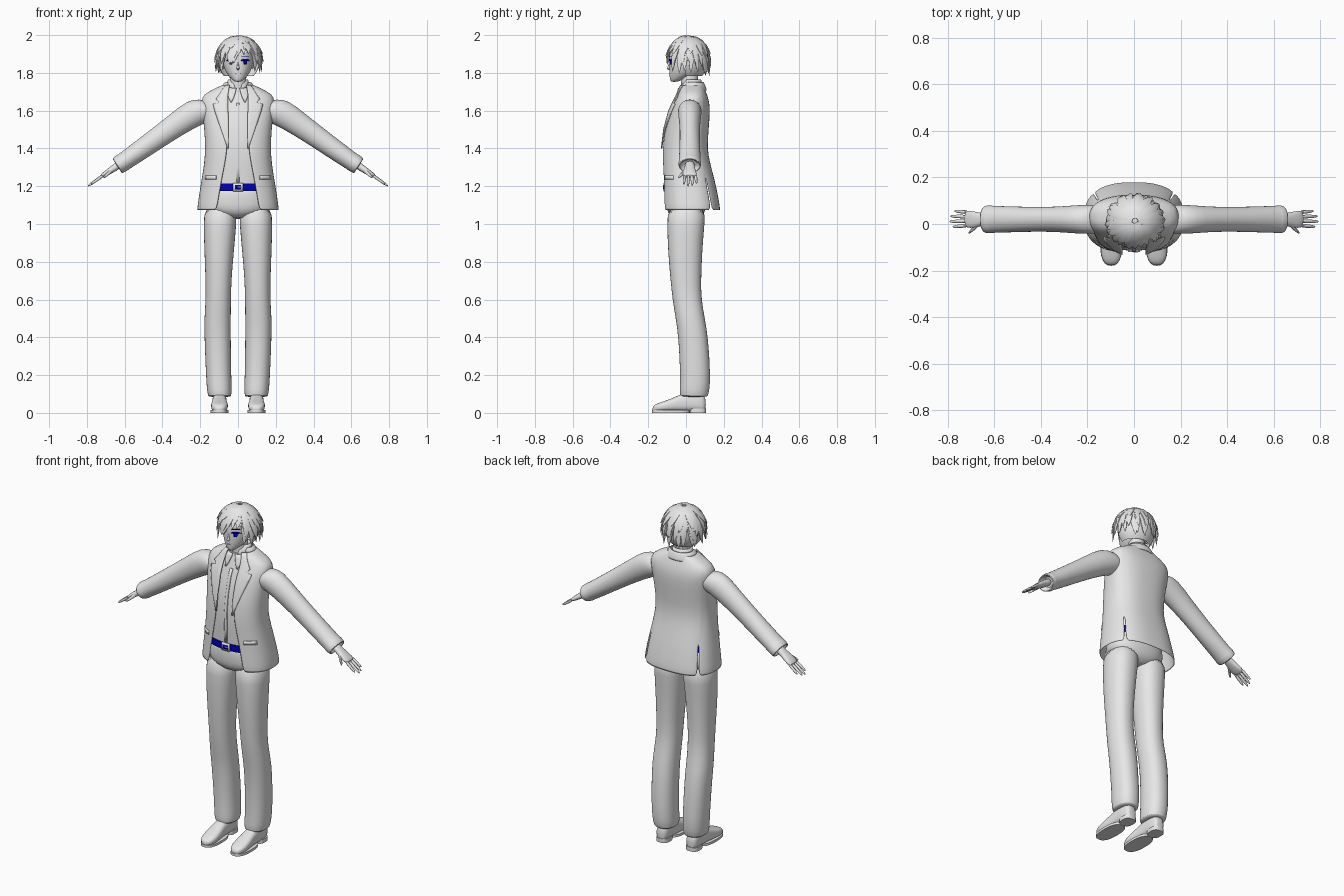
import bpy, bmesh, random
from math import sin, cos, pi, asin, radians, copysign
from mathutils import Vector

random.seed(4)
cube = bpy.data.objects.get("Cube")
if cube:
    bpy.data.objects.remove(cube)


def material(name, colour):
    mat = bpy.data.materials.new(name)
    mat.use_nodes = True
    mat.diffuse_color = colour
    mat.node_tree.nodes["Principled BSDF"].inputs["Base Color"].default_value = colour
    return mat


grey = material("pale grey", (0.8, 0.8, 0.8, 1))
navy = material("navy blue", (0, 0, 0.45, 1))
parts = []


def finish(name, bm, mat=grey, mirror=False, solid=0, smooth=0):
    bmesh.ops.recalc_face_normals(bm, faces=bm.faces)
    mesh = bpy.data.meshes.new(name)
    bm.to_mesh(mesh)
    bm.free()
    mesh.materials.append(mat)
    ob = bpy.data.objects.new(name, mesh)
    bpy.context.collection.objects.link(ob)
    if mirror:
        ob.modifiers.new("mirror", "MIRROR").use_mirror_merge = False
    if solid:
        mod = ob.modifiers.new("thickness", "SOLIDIFY")
        mod.thickness, mod.offset = solid, 0
    if smooth:
        mod = ob.modifiers.new("smooth", "SUBSURF")
        mod.levels = mod.render_levels = smooth
    parts.append(ob)


def power(value, p):
    return copysign(abs(value) ** p, value)


def add_loft(bm, rings, n=24, p=1.0, gaps=None, fractions=None, skip=()):
    """Skin rings of (centre, side axis, front axis); gaps leave the front open."""
    fractions = fractions or [i / n for i in range(n + 1 if gaps else n)]
    rows = []
    for i, (c, u, v) in enumerate(rings):
        start = asin((gaps[i] / u.length) ** (1 / p)) if gaps else 0
        angles = [start + f * (2 * pi - 2 * start) for f in fractions]
        rows.append([bm.verts.new(c + u * power(sin(t), p) + v * power(cos(t), p)) for t in angles])
    count = len(fractions)
    for r, (low, high) in enumerate(zip(rows, rows[1:])):
        for k in range(count - 1 if gaps else count):
            if (r, k) not in skip:
                j = (k + 1) % count
                bm.faces.new((low[k], low[j], high[j], high[k]))
    if not gaps:
        bm.faces.new(rows[0])
        bm.faces.new(rows[-1])


def loft(name, rings, mat=grey, mirror=False, solid=0, smooth=0, **shape):
    bm = bmesh.new()
    add_loft(bm, rings, **shape)
    finish(name, bm, mat, mirror, solid, smooth)


def level(z, x0, x1, y0, y1):
    return (Vector(((x0 + x1) / 2, (y0 + y1) / 2, z)),
            Vector(((x1 - x0) / 2, 0, 0)), Vector((0, (y0 - y1) / 2, 0)))


def centred(*table):
    return [level(z, -half, half, y0, y1) for z, half, y0, y1 in table]


def front_y(rings, p, x, z):
    """Front surface of a loft at a given x and z."""
    z = min(max(z, rings[0][0].z), rings[-1][0].z)
    for (c0, u0, v0), (c1, u1, v1) in zip(rings, rings[1:]):
        if c0.z <= z <= c1.z:
            f = (z - c0.z) / (c1.z - c0.z)
            s = min(1, abs(x) / u0.lerp(u1, f).length) ** (1 / p)
            return c0.lerp(c1, f).y + v0.lerp(v1, f).y * (1 - s * s) ** (p / 2)


def strip(name, rows, rings, p, off, mat=grey, mirror=True, solid=0.006, cols=5):
    """Thin panel of (z, inner x, outer x) rows laid on the front of a loft."""
    bm = bmesh.new()
    grid = []
    for z, a, b in rows:
        xs = [a + (b - a) * k / cols for k in range(cols + 1)]
        grid.append([bm.verts.new((x, front_y(rings, p, x, z) - off, z)) for x in xs])
    for low, high in zip(grid, grid[1:]):
        for k in range(cols):
            bm.faces.new((low[k], low[k + 1], high[k + 1], high[k]))
    finish(name, bm, mat, mirror, solid)


# Trousers
loft("trouser_seat", centred((1.025, .06, -.06, .07), (1.06, .15, -.1, .1), (1.1, .175, -.108, .112),
                             (1.16, .165, -.108, .112), (1.21, .15, -.106, .1)), smooth=1, p=.85)
loft("trouser_legs", [level(*row) for row in [
    (.085, .042, .15, -.022, .108), (.087, .036, .158, -.032, .116), (.12, .032, .165, -.035, .125),
    (.2, .036, .17, -.03, .13), (.4, .038, .178, -.04, .118), (.5, .038, .179, -.055, .1),
    (.6, .037, .171, -.072, .082), (.7, .035, .172, -.082, .08), (.85, .022, .178, -.096, .086),
    (1, .008, .183, -.1, .098), (1.1, .004, .18, -.1, .108)]], mirror=True, smooth=1, p=.9)

# Shoes
loft("shoes", [(Vector((.098, y, .008 + top / 2)), Vector((half, 0, 0)), Vector((0, 0, top / 2)))
               for y, half, top in [
    (.105, .022, .07), (.09, .036, .095), (.02, .038, .105), (-.03, .037, .09), (-.08, .044, .066),
    (-.13, .046, .05), (-.165, .034, .037), (-.178, .012, .022)]], mirror=True, smooth=1, p=.75)
loft("shoe_soles", [level(z, .05, .146, -.18, .02) for z in (0, .014)], mirror=True, p=.8)
loft("shoe_heels", [level(z, .06, .136, .02, .106) for z in (0, .024)], mirror=True, p=.7)

# Shirt
shirt = centred((1.19, .15, -.108, .1), (1.3, .15, -.113, .09), (1.4, .15, -.114, .09), (1.5, .155, -.102, .1),
                (1.6, .15, -.076, .1), (1.66, .12, -.05, .085), (1.72, .055, -.032, .07))
loft("shirt", shirt, p=.8, n=32)
strip("shirt_placket", [(z, -.009, .009) for z in (1.22, 1.3, 1.4, 1.5, 1.6, 1.64)],
      shirt, .8, .002, mirror=False, solid=.004)
strip("shirt_collar_points", [(1.645, .034, .04), (1.67, .022, .05), (1.7, .012, .054), (1.72, .008, .05)],
      shirt, .8, .006)
loft("shirt_collar", centred((1.7, .06, -.036, .082), (1.735, .057, -.024, .082), (1.765, .051, -.01, .078)),
     gaps=[.01, .02, .03], solid=.005)

# Belt and buckle
belt = centred((1.175, .163, -.114, .108), (1.215, .157, -.114, .106))
loft("belt", belt, navy, p=.85, n=40)
strip("buckle", [(1.172, -.026, .026), (1.218, -.026, .026)], belt, .85, .003, mirror=False)
strip("buckle_slot", [(1.183, -.017, .017), (1.207, -.017, .017)], belt, .85, .006, navy, False, .002)
strip("buckle_prong", [(1.192, -.002, .018), (1.198, -.002, .018)], belt, .85, .008, grey, False, .002)

# Jacket body with an open front and two side vents at the hem
jacket = centred((1.07, .215, -.125, .18), (1.15, .204, -.123, .167), (1.24, .189, -.123, .147),
                 (1.32, .176, -.125, .125), (1.4, .17, -.125, .109), (1.5, .175, -.113, .117),
                 (1.6, .187, -.086, .125), (1.65, .193, -.062, .12), (1.685, .18, -.044, .108),
                 (1.71, .13, -.036, .098), (1.735, .08, -.026, .09))
columns = [i / 40 for i in range(41)]
for k in (13, 26):
    columns[k], columns[k + 1] = (k + .4) / 40, (k + .6) / 40
loft("jacket", jacket, p=.8, solid=.006, smooth=1, fractions=columns,
     gaps=[.112, .1, .084, .068, .055, .054, .057, .058, .057, .054, .05],
     skip=[(row, k) for row in (0, 1) for k in (13, 26)])
strip("jacket_lapels", [(1.4, .05, .056), (1.45, .05, .072), (1.5, .05, .09), (1.55, .05, .107),
                        (1.6, .052, .124), (1.635, .053, .132), (1.642, .054, .1), (1.662, .054, .116),
                        (1.69, .052, .095), (1.715, .048, .08), (1.734, .044, .068)], jacket, .8, .007)
loft("jacket_collar", centred((1.705, .098, -.036, .108), (1.73, .082, -.03, .1), (1.752, .064, -.012, .09)),
     gaps=[.06, .055, .05], solid=.008, smooth=1)
strip("pocket_flaps", [(1.235, .115, .172), (1.257, .115, .17)], jacket, .8, .004)

# Sleeves, laid along the lowered arm
along, across, forward = Vector((.835, 0, -.55)), Vector((.55, 0, .835)), Vector((0, -1, 0))
wrist = Vector((.635, .02, 1.31))


def arm_ring(s, y, h, thick, wide):
    return wrist + along * s - forward * y + across * h, across * thick, forward * wide


loft("sleeves", [arm_ring(s, 0, h, a, b) for s, h, a, b in [
    (-.585, -.028, .045, .05), (-.555, -.012, .068, .062), (-.5, .012, .075, .064), (-.38, .011, .064, .054),
    (-.24, .006, .057, .053), (-.1, .001, .052, .057), (-.03, 0, .048, .058), (-.025, 0, .051, .061),
    (.006, 0, .047, .06), (.007, 0, .04, .052), (-.02, 0, .036, .048)]], mirror=True, smooth=1)

# Hands with four fingers and a thumb
hands = bmesh.new()
add_loft(hands, [arm_ring(s, y, 0, a, b) for s, y, a, b in [
    (-.03, 0, .021, .027), (.02, 0, .019, .026), (.05, -.002, .017, .034),
    (.085, 0, .014, .038), (.112, .002, .009, .036)]], n=16, p=.85)
for index, tip in enumerate((.176, .194, .188, .168)):
    y, spread = -.026 + .0187 * index, (index - 1.5) * .004
    add_loft(hands, [arm_ring(.09 + (tip - .09) * f, y + spread * f, -.004 * f, r, r)
                     for f, r in [(0, .009), (.5, .0088), (.85, .007), (1, .003)]], n=8)
add_loft(hands, [arm_ring(.03 + .07 * f, -.012 - .048 * f, -.012 * f, r, r)
                 for f, r in [(0, .012), (.5, .011), (.85, .008), (1, .003)]], n=8)
finish("hands", hands, mirror=True, smooth=1)

# Head, neck and face
loft("neck", centred((1.65, .055, -.03, .07), (1.72, .043, -.024, .064), (1.8, .044, -.03, .065)))
head = centred((1.752, .014, -.078, -.05), (1.762, .028, -.084, -.02), (1.78, .048, -.087, .03),
               (1.805, .066, -.089, .065), (1.84, .078, -.09, .088), (1.88, .082, -.09, .098),
               (1.92, .078, -.084, .095), (1.95, .06, -.065, .08), (1.97, .03, -.03, .05))
loft("head", head, smooth=1, n=28)
loft("nose", centred((1.816, .004, -.092, -.08), (1.822, .009, -.101, -.08),
                     (1.835, .006, -.096, -.08), (1.855, .003, -.09, -.08)), n=10)
strip("mouth", [(1.793, -.012, .012), (1.796, -.013, .013)], head, 1, .001, grey, False, .003)
strip("upper_lashes", [(1.864, .016, .061), (1.869, .018, .058), (1.873, .026, .05)],
      head, 1, .002, navy, solid=.003)
strip("irises", [(1.844, .034, .043), (1.85, .03, .047), (1.865, .03, .047)], head, 1, .001, navy, solid=.002)
strip("eyebrows", [(1.886, .018, .06), (1.89, .018, .056)], head, 1, .002, navy, solid=.003)
loft("ears", [level(1.82, .07, .08, .005, .02), level(1.835, .07, .087, 0, .03),
              level(1.86, .07, .092, 0, .038), level(1.872, .072, .085, .01, .03)], mirror=True, n=10, smooth=1)

# Hair cap
middle, size = Vector((.004, .012, 1.868)), Vector((.114, .106, .124))
cap = bmesh.new()
bmesh.ops.create_uvsphere(cap, u_segments=32, v_segments=20, radius=.97)
for vert in cap.verts:
    vert.co = middle + vert.co * size
spots = [(f, f.calc_center_median()) for f in cap.faces]
bmesh.ops.delete(cap, geom=[f for f, c in spots if c.z < (1.905 if c.y < -.005 else 1.79)], context="FACES")
finish("hair_cap", cap)

# Hair locks, tapered and flicked out at the tips, in three layers
locks = bmesh.new()


def add_lock(turn, reach, lift, width):
    rings = []
    sway = random.uniform(-.2, .2)
    for f, taper in [(.08, .4), (.3, .85), (.5, 1), (.7, .9), (.87, .55), (1, .04)]:
        a, polar = turn + sway * f * f, reach * f
        spread = sin(polar) if polar < pi / 2 else .8 + .2 * sin(polar)
        spread *= lift + .12 * f ** 4
        out = Vector((sin(a), -cos(a), 0))
        normal = (out * sin(polar) + Vector((0, 0, cos(polar)))).normalized()
        offset = Vector((out.x * spread, out.y * spread, cos(polar) * min(lift, 1.02)))
        rings.append((middle + offset * size, Vector((cos(a), sin(a), 0)) * width * taper, normal * .008 * taper))
    add_loft(locks, rings, n=6)


for count, length, lift in [(22, 1, 1), (19, .82, 1.03), (15, .62, 1.05)]:
    for k in range(count):
        turn = 2 * pi * (k + random.uniform(-.25, .25)) / count - pi
        if abs(turn) < .75:
            reach = 76 if turn > .12 else 101
        else:
            reach = 122 if abs(turn) < 2 else 128
        add_lock(turn, radians(reach * length + random.uniform(-5, 5)), lift, random.uniform(.017, .023))
finish("hair_locks", locks)

# Smooth shading with sharp edges kept
bpy.ops.object.select_all(action="DESELECT")
for ob in parts:
    ob.select_set(True)
bpy.context.view_layer.objects.active = parts[0]
bpy.ops.object.shade_smooth_by_angle(angle=radians(45))
